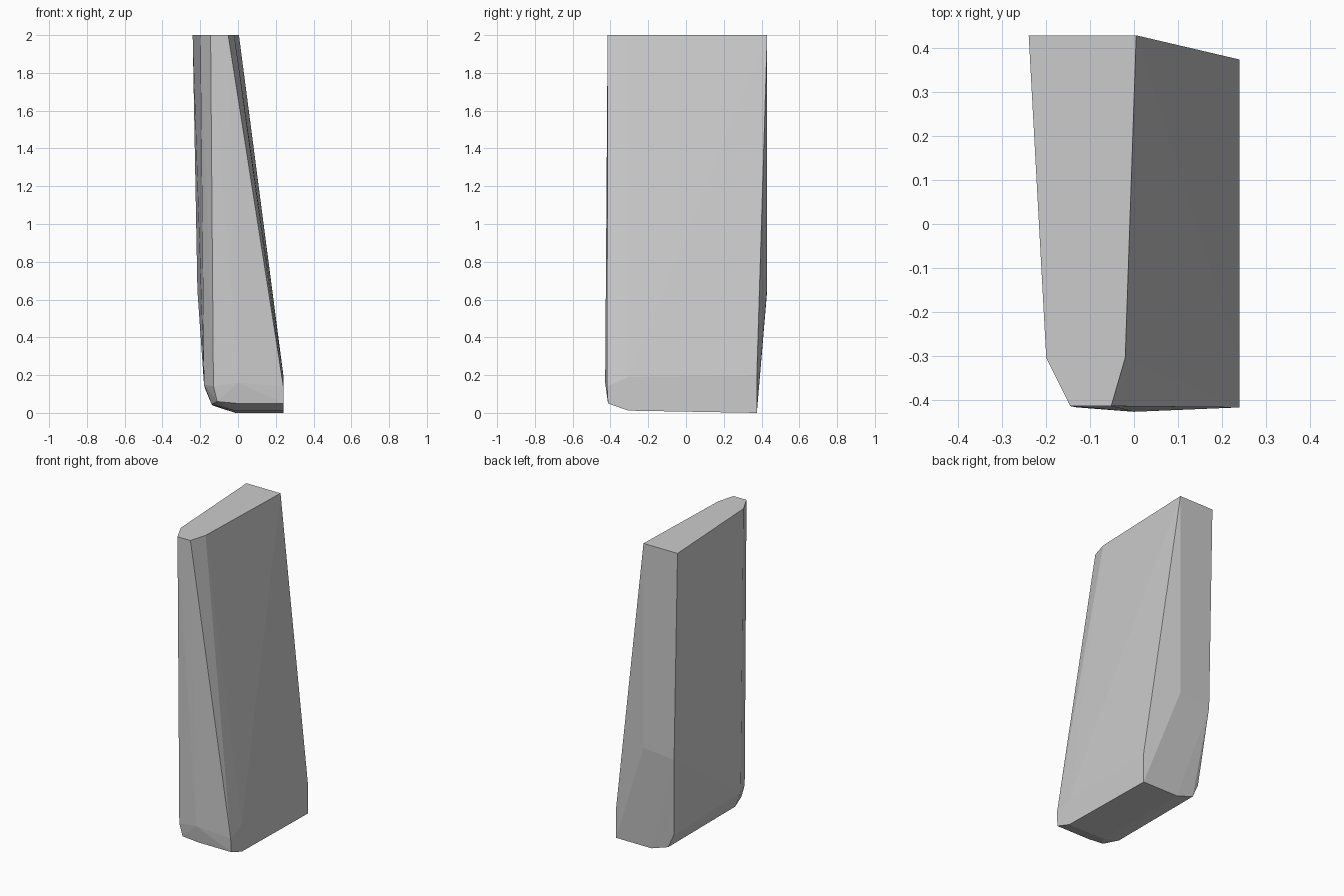
import bpy, bmesh

if "Cube" in bpy.data.objects:
    bpy.data.objects.remove(bpy.data.objects["Cube"])

# Outline of the flat top, at z = 2
top = [(x, y, 2.0) for x, y in (
    (-0.24, 0.43), (0.005, 0.43), (-0.02, -0.305),
    (-0.052, -0.415), (-0.145, -0.415), (-0.2, -0.305))]

# Lower cross-sections (x, z), each at one depth y
sections = {
    -0.413: [(-0.11, 0.06), (0.0, 0.05), (0.24, 0.05)],
    -0.418: [(-0.13, 0.14), (0.24, 0.14)],
    -0.428: [(0.0, 0.16)],
    -0.305: [(-0.18, 0.15), (-0.14, 0.045), (-0.02, 0.012), (0.24, 0.012), (0.24, 0.19)],
    0.375: [(-0.175, 0.13), (-0.135, 0.04), (-0.015, 0.0), (0.24, 0.0), (0.24, 0.2)],
    0.43: [(-0.215, 0.65), (0.005, 0.67)],
}
low = [(x, y, z) for y, pts in sections.items() for x, z in pts]

# Faceted slab: convex solid wrapped around the sections
bm = bmesh.new()
for p in top + low:
    bm.verts.new(p)
res = bmesh.ops.convex_hull(bm, input=bm.verts)
loose = [v for v in bm.verts if not v.link_faces]
bmesh.ops.delete(bm, geom=loose, context='VERTS')
bmesh.ops.dissolve_limit(bm, angle_limit=0.01, verts=bm.verts, edges=bm.edges)
bmesh.ops.recalc_face_normals(bm, faces=bm.faces)

mesh = bpy.data.meshes.new("faceted_slab")
bm.to_mesh(mesh)
bm.free()
slab = bpy.data.objects.new("faceted_slab", mesh)
bpy.context.collection.objects.link(slab)
